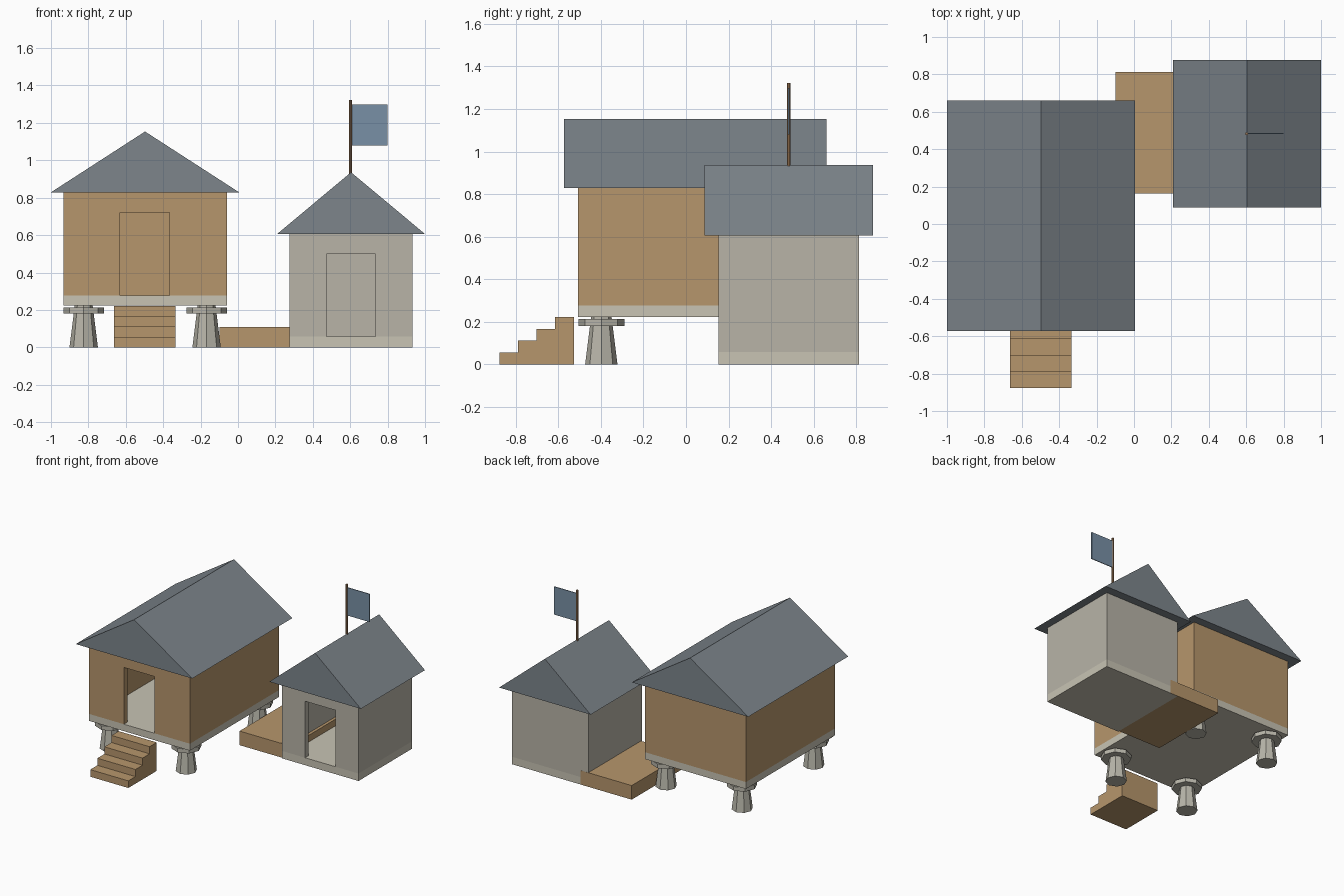
import bpy, bmesh

if "Cube" in bpy.data.objects:
    bpy.data.objects.remove(bpy.data.objects["Cube"])


def material(name, r, g, b):
    m = bpy.data.materials.new(name)
    m.diffuse_color = (r, g, b, 1)
    m.use_nodes = True
    m.node_tree.nodes["Principled BSDF"].inputs["Base Color"].default_value = m.diffuse_color
    return m


WOOD = material("wood", 0.47, 0.305, 0.15)
DARK_WOOD = material("dark_wood", 0.37, 0.205, 0.10)
SLATE = material("slate", 0.205, 0.235, 0.26)
PLASTER = material("plaster", 0.48, 0.455, 0.39)
STONE = material("stone", 0.48, 0.465, 0.40)
PALE = material("pale_floor", 0.58, 0.55, 0.455)
CLOTH = material("cloth", 0.19, 0.28, 0.38)


def finish(name, bm, mat):
    bmesh.ops.recalc_face_normals(bm, faces=bm.faces)
    me = bpy.data.meshes.new(name)
    bm.to_mesh(me)
    bm.free()
    ob = bpy.data.objects.new(name, me)
    bpy.context.collection.objects.link(ob)
    if mat:
        me.materials.append(mat)
    return ob


def box(name, x, y, z, mat=None):
    """Box from (min, max) ranges."""
    bm = bmesh.new()
    bmesh.ops.create_cube(bm, size=1)
    for v in bm.verts:
        for i, (a, b) in enumerate((x, y, z)):
            v.co[i] = b if v.co[i] > 0 else a
    return finish(name, bm, mat)


def prism(name, points, axis, lo, hi, mat):
    """Extrude a 2D profile (u, z) along x or y."""
    bm = bmesh.new()
    place = (lambda u, z: (lo, u, z)) if axis == 'x' else (lambda u, z: (u, lo, z))
    face = bm.faces.new([bm.verts.new(place(u, z)) for u, z in points])
    ext = bmesh.ops.extrude_face_region(bm, geom=[face])
    verts = [g for g in ext['geom'] if isinstance(g, bmesh.types.BMVert)]
    d = hi - lo
    bmesh.ops.translate(bm, verts=verts, vec=(d, 0, 0) if axis == 'x' else (0, d, 0))
    return finish(name, bm, mat)


def column(name, x, y, z0, z1, r0, r1, mat, sides=8):
    bm = bmesh.new()
    bmesh.ops.create_cone(bm, cap_ends=True, segments=sides, radius1=r0, radius2=r1, depth=z1 - z0)
    bmesh.ops.translate(bm, verts=bm.verts, vec=(x, y, (z0 + z1) / 2))
    return finish(name, bm, mat)


def cut(ob, cutter):
    mod = ob.modifiers.new("cut", 'BOOLEAN')
    mod.operation, mod.solver, mod.object = 'DIFFERENCE', 'EXACT', cutter
    cutter.hide_render = True
    cutter.hide_set(True)


def hut(name, x, y, z, floor_top, ridge, door_x, door_top, wall_mat, over=0.066, t=0.044):
    """Floor slab, hollow walls with a doorway, solid gable roof."""
    box(name + "_floor", x, y, (z[0], floor_top), PALE)
    walls = box(name + "_walls", x, y, (floor_top, z[1]), wall_mat)
    cut(walls, box(name + "_room_cutter", (x[0] + t, x[1] - t), (y[0] + t, y[1] - t),
                   (floor_top - 0.05, z[1] + 0.05)))
    cut(walls, box(name + "_door_cutter", door_x, (y[0] - 0.1, y[0] + 0.1),
                   (floor_top - 0.05, door_top)))
    prism(name + "_roof", [(x[0] - over, z[1]), (x[1] + over, z[1]), ((x[0] + x[1]) / 2, ridge)],
          'y', y[0] - over, y[1] + over, SLATE)


hut("raised_hut", (-0.934, -0.06), (-0.507, 0.594), (0.223, 0.829), 0.277, 1.154,
    (-0.63, -0.365), 0.72, WOOD)
hut("ground_hut", (0.275, 0.934), (0.153, 0.812), (0.0, 0.606), 0.058, 0.936,
    (0.472, 0.735), 0.499, PLASTER)

# Staddle stones under the raised hut
for sx, x in (("left", -0.825), ("right", -0.168)):
    for sy, y in (("front", -0.398), ("back", 0.485)):
        column(f"{sy}_{sx}_post", x, y, 0, 0.223, 0.076, 0.048, STONE)
        column(f"{sy}_{sx}_post_cap", x, y, 0.18, 0.212, 0.108, 0.108, STONE)

# Front stairs as one stepped profile
front, run, rise = -0.877, 0.0875, 0.0555
profile = [(front, 0)]
for i in range(4):
    profile += [(front + i * run, (i + 1) * rise), (front + (i + 1) * run, (i + 1) * rise)]
profile.append((front + 4 * run, 0))
prism("stairs", profile, 'x', -0.662, -0.333, WOOD)

# Deck between the huts, running a little way into the ground hut
box("deck", (-0.1, 0.342), (0.162, 0.8125), (0, 0.11), WOOD)

# Flag on the ground hut's ridge
column("flag_pole", 0.602, 0.483, 0.92, 1.322, 0.008, 0.008, DARK_WOOD)
box("flag", (0.605, 0.80), (0.48, 0.486), (1.08, 1.298), CLOTH)
